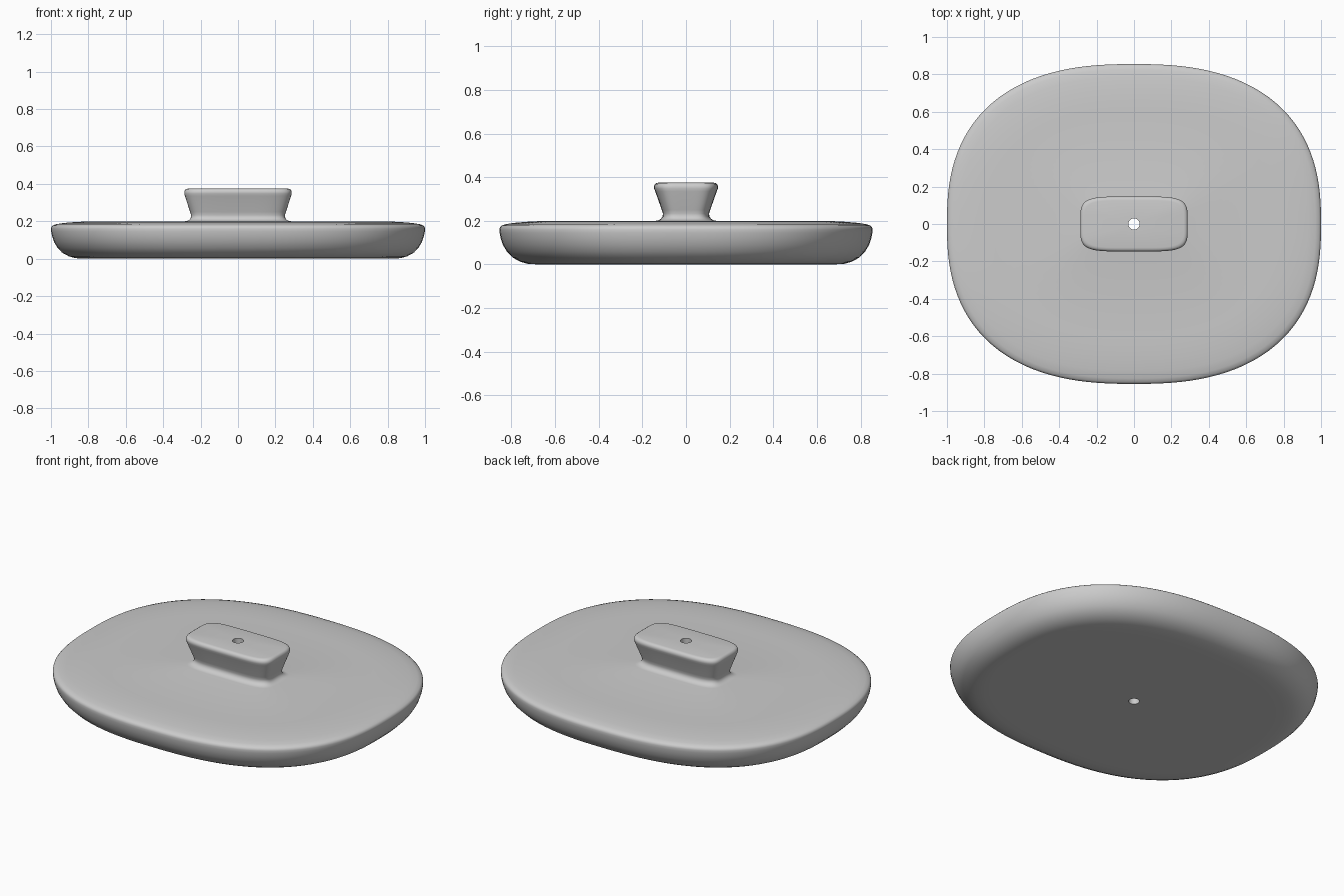
import bpy, bmesh
from math import sin, cos, tau

if "Cube" in bpy.data.objects:
    bpy.data.objects.remove(bpy.data.objects["Cube"])

SEG = 128


def ring(bm, a, b, n, z):
    """One superellipse cross-section with half-axes a, b and exponent n."""
    verts = []
    for i in range(SEG):
        c, s = cos(tau * i / SEG), sin(tau * i / SEG)
        r = (abs(c) ** n + abs(s) ** n) ** (-1 / n)
        verts.append(bm.verts.new((a * c * r, b * s * r, z)))
    return verts


def lofted_loop(name, sections):
    """Skin the sections in order and join the last one back to the first."""
    bm = bmesh.new()
    rings = [ring(bm, *sec) for sec in sections]
    for k, lower in enumerate(rings):
        upper = rings[(k + 1) % len(rings)]
        for i in range(SEG):
            j = (i + 1) % SEG
            bm.faces.new((lower[i], lower[j], upper[j], upper[i]))
    bmesh.ops.recalc_face_normals(bm, faces=bm.faces)
    me = bpy.data.meshes.new(name)
    bm.to_mesh(me)
    bm.free()
    ob = bpy.data.objects.new(name, me)
    bpy.context.collection.objects.link(ob)
    bpy.context.view_layer.objects.active = ob
    ob.select_set(True)
    bpy.ops.object.shade_smooth_by_angle(angle=0.7)
    return ob


# plate edge: inset from the widest outline, height (bottom to top)
plate = [(.24, 0), (.18, 0), (.13, .003), (.095, .013), (.06, .032), (.035, .058),
         (.016, .09), (.006, .12), (.001, .145), (0, .16), (.002, .17), (.01, .178),
         (.03, .185), (.07, .191), (.13, .196), (.19, .199), (.25, .2)]
# grip: half-width in x, half-width in y, height (foot fillet, flare, rounded top)
grip = [(.285, .14, .2), (.272, .128, .202), (.259, .115, .209), (.252, .107, .22),
        (.251, .106, .233), (.256, .111, .25), (.284, .141, .335), (.287, .146, .348),
        (.287, .147, .358), (.283, .143, .368), (.276, .136, .373), (.266, .126, .375)]

HOLE = 0.03
sections = [(HOLE, HOLE, 2, 0)]
sections += [(1 - d, .855 - d, 2.5, z) for d, z in plate]
sections += [(a, b, 4.8, z) for a, b, z in grip]
sections += [(HOLE, HOLE, 2, .375)]

# plate, grip and centre through-hole as one continuous skin
lofted_loop("lid_with_grip", sections)
